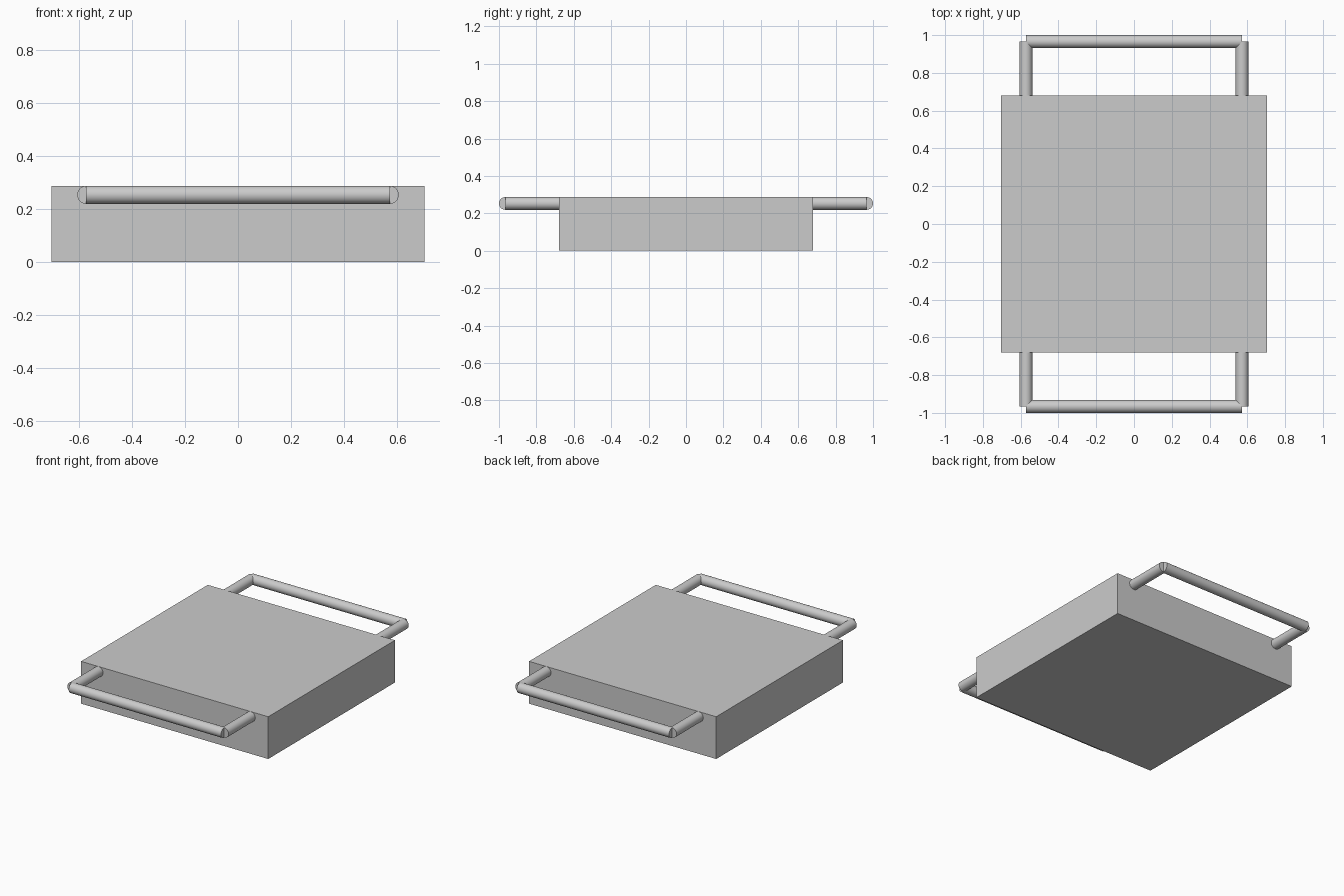
import bpy
from math import pi, radians

cube = bpy.data.objects.get("Cube")
if cube:
    bpy.data.objects.remove(cube, do_unlink=True)

grey = bpy.data.materials.new("light grey")
grey.use_nodes = True
GREY = (0.6, 0.6, 0.6, 1)
grey.diffuse_color = GREY
grey.node_tree.nodes["Principled BSDF"].inputs["Base Color"].default_value = GREY

HALF_DEPTH, HEIGHT = 0.68, 0.287
RADIUS = 0.034
GRIP_X, GRIP_Y = 0.572, 0.966
GRIP_Z = HEIGHT - RADIUS


def rod(name, location, length, rotation):
    """A flat-ended round bar with smooth sides."""
    bpy.ops.mesh.primitive_cylinder_add(vertices=32, radius=RADIUS, depth=length,
                                        location=location, rotation=rotation)
    bar = bpy.context.object
    bar.name = name
    bar.data.materials.append(grey)
    bpy.ops.object.shade_smooth_by_angle(angle=radians(40))


# Solid tray block
bpy.ops.mesh.primitive_cube_add(size=1, location=(0, 0, HEIGHT / 2))
block = bpy.context.object
block.name = "tray_block"
block.scale = (1.406, 2 * HALF_DEPTH, HEIGHT)
bpy.ops.object.transform_apply(location=False, rotation=False, scale=True)
block.data.materials.append(grey)

# A handle at each end: one grip and two arms
arm_length = GRIP_Y - HALF_DEPTH
for end, sy in (("front", -1), ("back", 1)):
    rod(end + "_handle_grip", (0, sy * GRIP_Y, GRIP_Z), 2 * GRIP_X, (0, pi / 2, 0))
    for side, sx in (("left", 1), ("right", -1)):
        rod(f"{end}_handle_{side}_arm",
            (sx * GRIP_X, sy * (HALF_DEPTH + arm_length / 2), GRIP_Z),
            arm_length, (pi / 2, 0, 0))
